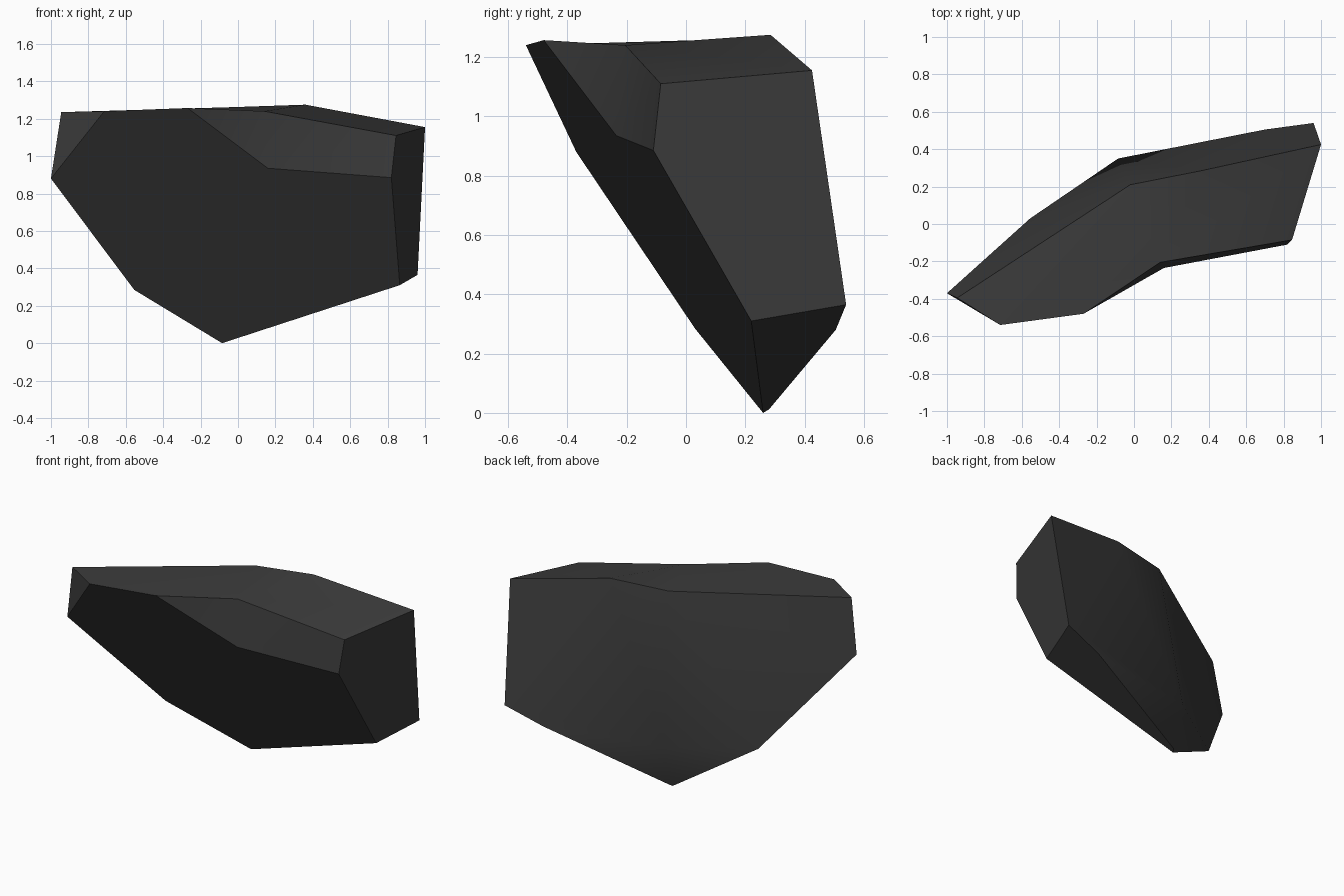
import bpy
import bmesh
import math

default_cube = bpy.data.objects.get("Cube")
if default_cube:
    bpy.data.objects.remove(default_cube, do_unlink=True)

# Dark stone colour
stone = bpy.data.materials.new("dark_stone")
stone.use_nodes = True
colour = (0.045, 0.045, 0.045, 1)
stone.diffuse_color = colour
stone.node_tree.nodes["Principled BSDF"].inputs["Base Color"].default_value = colour

# Corners of the chipped slab
corners = {
    # right end
    "end_front_top": (0.845, -0.085, 1.11),
    "end_back_top": (1.0, 0.425, 1.155),
    "end_back_low": (0.96, 0.54, 0.365),
    "end_front_low": (0.865, 0.22, 0.31),
    "end_front_mid": (0.82, -0.11, 0.885),
    # lower edge
    "tip_front": (-0.085, 0.26, 0),
    "tip_back": (-0.075, 0.28, 0.012),
    "left_low": (-0.555, 0.03, 0.285),
    "back_low": (0.7, 0.505, 0.28),
    "back_bulge": (-0.085, 0.35, 0.29),
    # left end
    "left_point": (-1.0, -0.37, 0.88),
    "left_top": (-0.945, -0.395, 1.235),
    # upper edge
    "top_front_left": (-0.715, -0.54, 1.24),
    "top_front_mid": (-0.27, -0.48, 1.257),
    "chip_low": (0.16, -0.235, 0.935),
    "chip_top": (0.14, -0.205, 1.24),
    "top_back_right": (0.36, 0.285, 1.275),
    "top_back_mid": (-0.02, 0.21, 1.262),
}

# Facets, each listed by its corners in order
facets = {
    "right_end": "end_front_top end_back_top end_back_low end_front_low end_front_mid",
    "left_end": "left_point left_top top_front_left",
    "front": "left_point left_low tip_front end_front_low end_front_mid "
             "chip_low top_front_mid top_front_left",
    "chip_left": "top_front_mid chip_low chip_top",
    "chip_right": "chip_low end_front_mid end_front_top chip_top",
    "top_left": "left_top top_front_left top_front_mid chip_top top_back_right top_back_mid",
    "top_right": "chip_top end_front_top end_back_top top_back_right",
    "underside": "end_front_low end_back_low back_low tip_back tip_front",
    "back_left": "left_top left_point left_low back_bulge top_back_mid",
    "back_right": "top_back_mid back_bulge back_low end_back_low end_back_top top_back_right",
    "back_under_left": "left_low tip_front tip_back back_bulge",
    "back_under_right": "back_bulge tip_back back_low",
}

bm = bmesh.new()
verts = {name: bm.verts.new(place) for name, place in corners.items()}
for names in facets.values():
    bm.faces.new([verts[name] for name in names.split()])
bmesh.ops.recalc_face_normals(bm, faces=bm.faces[:])

mesh = bpy.data.meshes.new("rock_slab")
bm.to_mesh(mesh)
bm.free()
mesh.materials.append(stone)
rock = bpy.data.objects.new("rock_slab", mesh)
bpy.context.collection.objects.link(rock)

# Soften the gentle bends and keep the chipped edges sharp
bpy.ops.object.select_all(action="DESELECT")
rock.select_set(True)
bpy.context.view_layer.objects.active = rock
bpy.ops.object.shade_smooth_by_angle(angle=math.radians(30))
